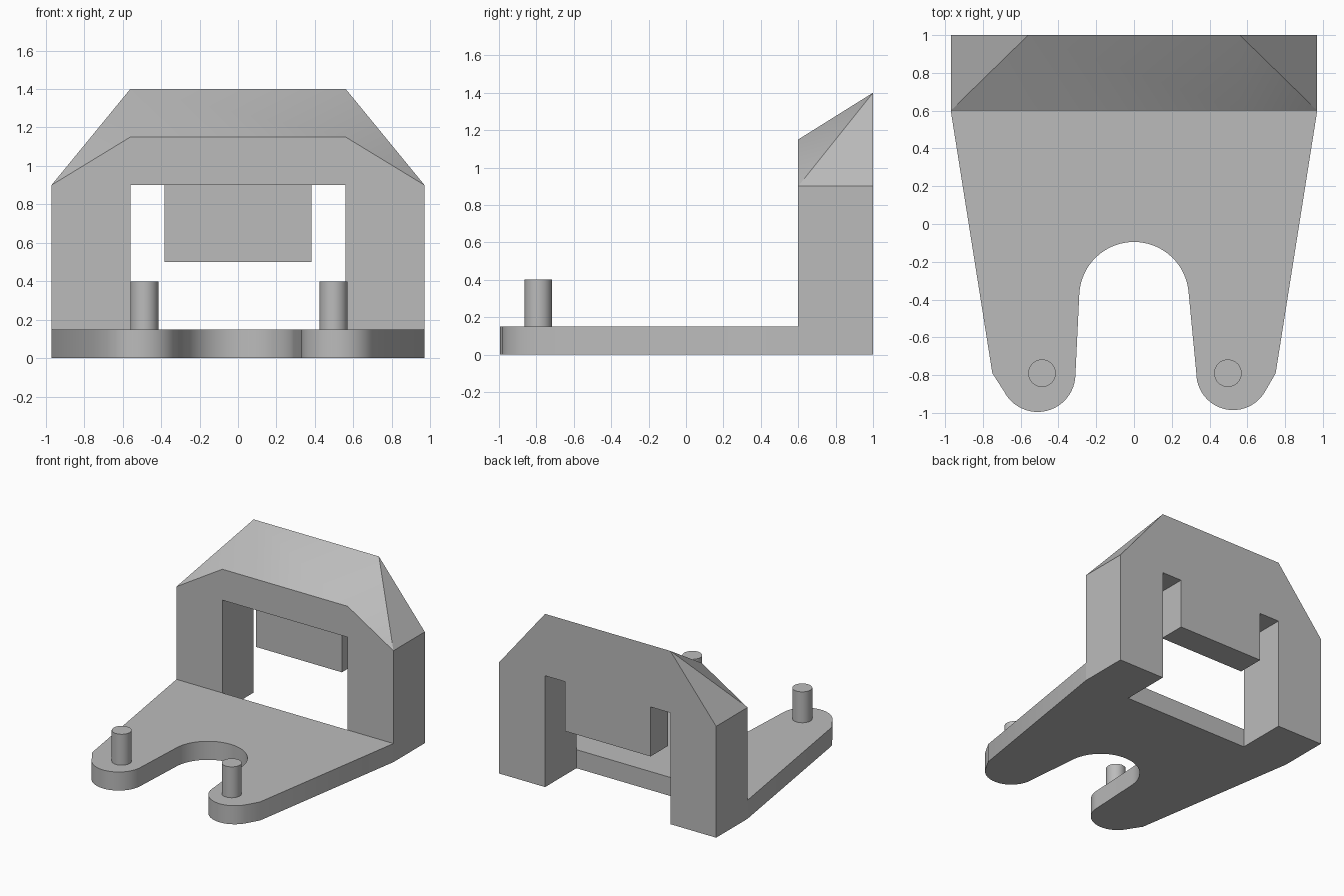
import bpy, bmesh, math
from mathutils import Vector

cube = bpy.data.objects.get("Cube")
if cube:
    bpy.data.objects.remove(cube, do_unlink=True)

grey = bpy.data.materials.new("plain grey")
grey.use_nodes = True
colour = (0.5, 0.5, 0.5, 1)
grey.diffuse_color = colour
grey.node_tree.nodes["Principled BSDF"].inputs["Base Color"].default_value = colour


def loft(name, start, end, splits=()):
    """Solid between two matching outlines; splits are diagonals (start, end index)."""
    bm = bmesh.new()
    a = [bm.verts.new(p) for p in start]
    b = [bm.verts.new(p) for p in end]
    bm.faces.new(a)
    bm.faces.new(b[::-1])
    n = len(a)
    for i in range(n):
        j = (i + 1) % n
        bm.faces.new((a[i], b[i], b[j], a[j]))
    for i, j in splits:
        bmesh.ops.connect_verts(bm, verts=[a[i], b[j]])
    bmesh.ops.recalc_face_normals(bm, faces=bm.faces)
    mesh = bpy.data.meshes.new(name)
    bm.to_mesh(mesh)
    bm.free()
    mesh.materials.append(grey)
    ob = bpy.data.objects.new(name, mesh)
    bpy.context.collection.objects.link(ob)
    bpy.ops.object.select_all(action="DESELECT")
    ob.select_set(True)
    bpy.context.view_layer.objects.active = ob
    bpy.ops.object.shade_smooth_by_angle(angle=math.radians(30))
    return ob


def arc(cx, cy, r, a0, a1, steps=24):
    angles = [math.radians(a0 + (a1 - a0) * i / steps) for i in range(steps + 1)]
    return [(cx + r * math.cos(t), cy + r * math.sin(t)) for t in angles]


def extrude_up(name, outline, z0, z1):
    return loft(name, [(x, y, z0) for x, y in outline], [(x, y, z1) for x, y in outline])


# Tapered base plate with two rounded arms and a round slot between them
outline = [(-0.97, 0.6), (-0.75, -0.79)]
outline += arc(-0.51, -0.795, 0.2, 207, 360)
outline += arc(0, -0.385, 0.29, 176, 4, 32)
outline += arc(0.525, -0.79, 0.195, 180, 333)
outline += [(0.75, -0.79), (0.97, 0.6)]
extrude_up("base_plate", outline, 0, 0.15)

# Upright arch whose roof slopes up towards the back
FRONT, BACK, WIDE, INNER, SHOULDER = 0.6, 1.0, 0.97, 0.56, 0.9


def arch(y, top):
    half = [(INNER, SHOULDER), (INNER, 0), (WIDE, 0), (WIDE, SHOULDER), (INNER, top)]
    other = [(-x, z) for x, z in reversed(half)]
    return [Vector((x, y, z)) for x, z in half + other]


loft("arch", arch(FRONT, 1.15), arch(BACK, 1.4), splits=[(3, 4), (6, 5)])

# Tongue hanging in the opening, flush with the back
tongue = [(-0.383, 0.78), (0.383, 0.78), (0.383, BACK), (-0.383, BACK)]
extrude_up("hanging_tongue", tongue, 0.5, SHOULDER)

# Pegs on the arms
for name, x in (("right_peg", -0.487), ("left_peg", 0.497)):
    extrude_up(name, arc(x, -0.79, 0.073, 0, 348.75, 31), 0.15, 0.4)
